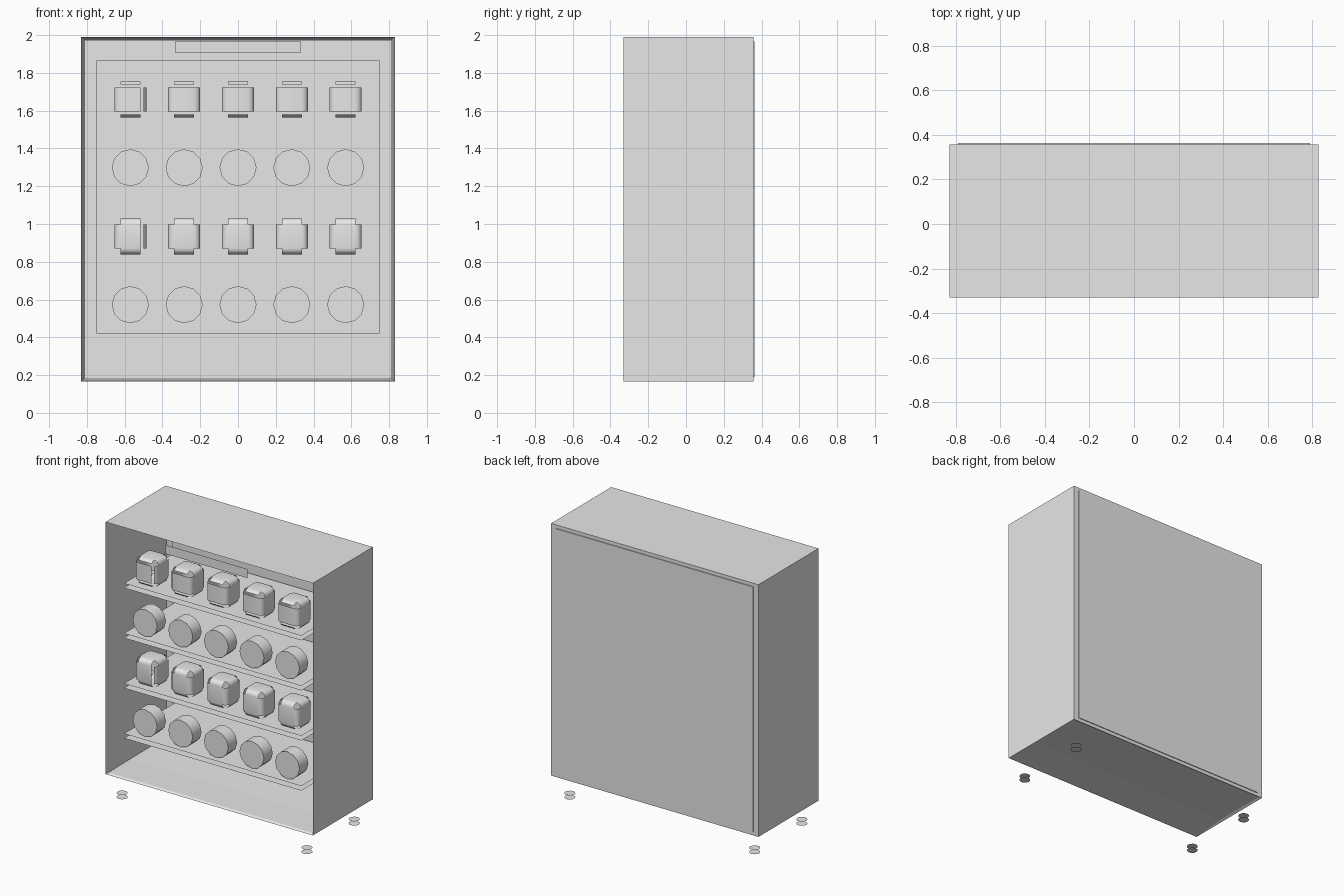
import bpy, bmesh
from mathutils import Matrix, Vector

old = bpy.data.objects.get("Cube")
if old:
    bpy.data.objects.remove(old, do_unlink=True)

grey = bpy.data.materials.new("light_grey")
grey.use_nodes = True
grey.diffuse_color = (0.8, 0.8, 0.8, 1)
grey.node_tree.nodes["Principled BSDF"].inputs["Base Color"].default_value = (0.8, 0.8, 0.8, 1)


def finish(name, bm, location=(0, 0, 0), smooth=False):
    mesh = bpy.data.meshes.new(name)
    bm.to_mesh(mesh)
    bm.free()
    mesh.materials.append(grey)
    obj = bpy.data.objects.new(name, mesh)
    obj.location = location
    bpy.context.collection.objects.link(obj)
    if smooth:
        bpy.ops.object.select_all(action="DESELECT")
        obj.select_set(True)
        bpy.context.view_layer.objects.active = obj
        bpy.ops.object.shade_smooth_by_angle(angle=0.7)
    return obj


def box(lo, hi):
    bm = bmesh.new()
    lo, hi = Vector(lo), Vector(hi)
    bmesh.ops.create_cube(bm, size=1)
    bmesh.ops.scale(bm, vec=hi - lo, verts=bm.verts)
    bmesh.ops.translate(bm, vec=(lo + hi) / 2, verts=bm.verts)
    return bm


def face_toward(bm, direction):
    bm.normal_update()
    return max(bm.faces, key=lambda f: f.normal.dot(Vector(direction)) * 10 + f.calc_area())


def sheet(name, corners, flip=False):
    bm = bmesh.new()
    face = bm.faces.new([bm.verts.new(c) for c in corners])
    if flip:
        face.normal_flip()
    return finish(name, bm)


# Cabinet: hollow case, open at the front, with a recessed underside
bm = box((-0.83, -0.33, 0.165), (0.83, 0.357, 1.99))
for direction, rim, depth in (((0, -1, 0), 0.028, 0.67), ((0, 0, -1), 0.025, 0.008)):
    face = face_toward(bm, direction)
    bmesh.ops.inset_region(bm, faces=[face], thickness=rim)
    bmesh.ops.translate(bm, verts=face.verts, vec=Vector(direction) * -depth)
finish("cabinet_case", bm)

# Back cover and inner back liner
finish("back_cover", box((-0.79, 0.355, 0.19), (0.79, 0.363, 1.965)))
sheet("back_liner", [(-0.75, 0.32, 0.42), (0.75, 0.32, 0.42),
                     (0.75, 0.32, 1.865), (-0.75, 0.32, 1.865)])

# Blank header plate
sheet("header_plate", [(-0.33, -0.36, 1.905), (0.33, -0.36, 1.905),
                       (0.33, -0.36, 1.97), (-0.33, -0.36, 1.97)])


def rounded_box(name, location, split_ends, split_side):
    """Cube with rounded edges and open corners; some edges have a slit."""
    half, radius = Vector((0.085, 0.085, 0.095)), 0.032
    bm = box(-half, half)
    bmesh.ops.bevel(bm, geom=bm.edges[:], offset=radius, segments=3,
                    profile=0.5, affect="EDGES")
    flat = half - Vector((radius,) * 3)
    doomed = []
    for f in bm.faces:
        c = f.calc_center_median()
        over = [abs(c[i]) - flat[i] for i in range(3)]
        corner = min(over) > 0.001
        front_back = over[1] > 0.001
        slit_z = split_ends and front_back and 0.001 < over[2] < 0.014
        slit_x = split_side and front_back and c.x > 0 and 0.001 < over[0] < 0.014
        if corner or slit_z or slit_x:
            doomed.append(f)
    bmesh.ops.delete(bm, geom=doomed, context="FACES")
    finish(name, bm, location, smooth=True)


def drum(name, location):
    bm = bmesh.new()
    bmesh.ops.create_cone(bm, cap_ends=True, segments=12, radius1=0.098,
                          radius2=0.098, depth=0.1,
                          matrix=Matrix.Rotation(1.5708, 4, "X"))
    finish(name, bm, location, smooth=True)


# Shelves (upper and lower sheets) with their goods
for row in range(4):
    top = 0.475 + 0.3625 * row
    for part, z in (("top", top), ("underside", top - 0.033)):
        sheet(f"shelf_{row}_{part}", [(-0.71, -0.29, z), (0.71, -0.29, z),
                                      (0.71, 0.31, z), (-0.71, 0.31, z)],
              flip=part == "underside")
    for col in range(5):
        x = (col - 2) * 0.285
        if row % 2:
            rounded_box(f"rounded_box_{row}_{col}", (x, -0.167, top + 0.097),
                        row == 3, col == 0)
        else:
            drum(f"drum_{row}_{col}", (x, -0.2, top + 0.098))

# Feet: paired discs under each corner
for x in (-0.74, 0.74):
    for y in (-0.268, 0.272):
        bm = bmesh.new()
        for z in (0, 0.03):
            bmesh.ops.create_circle(bm, cap_ends=True, segments=12, radius=0.037,
                                    matrix=Matrix.Translation((x, y, z)))
        bm.normal_update()
        for f in bm.faces:
            if (f.normal.z > 0) != (f.calc_center_median().z > 0.01):
                f.normal_flip()
        side = ("left" if x > 0 else "right") + ("_front" if y < 0 else "_back")
        finish("foot_" + side, bm)
